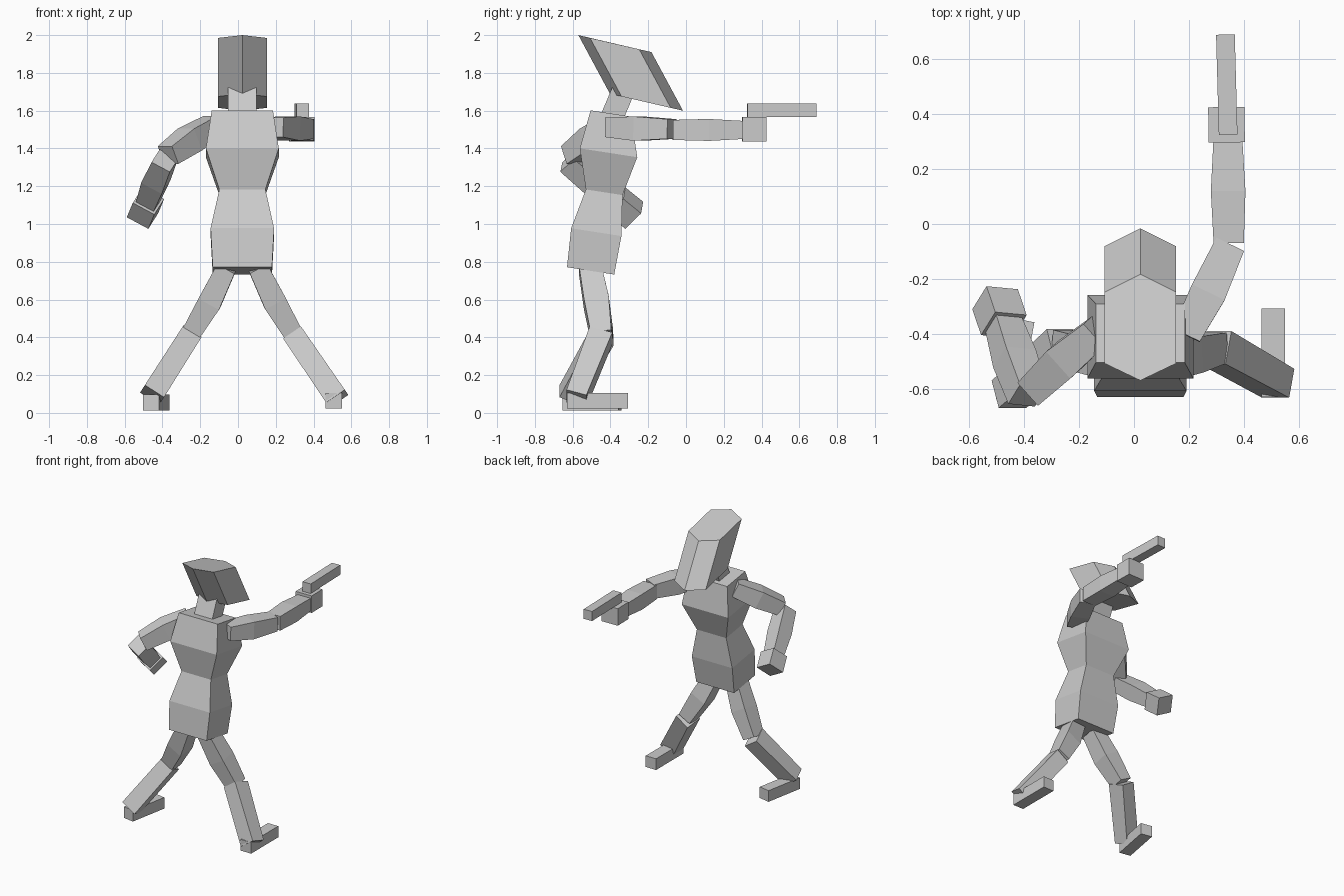
import bpy
import bmesh
from mathutils import Vector

cube = bpy.data.objects.get("Cube")
if cube:
    bpy.data.objects.remove(cube, do_unlink=True)

grey = bpy.data.materials.new("plain grey")
grey.use_nodes = True
grey.diffuse_color = (0.6, 0.6, 0.6, 1)
grey.node_tree.nodes["Principled BSDF"].inputs["Base Color"].default_value = (0.6, 0.6, 0.6, 1)


def loft(name, rings):
    """Flat-faced solid through a series of rings with equal point counts."""
    bm = bmesh.new()
    loops = [[bm.verts.new(p) for p in ring] for ring in rings]
    n = len(loops[0])
    for low, high in zip(loops, loops[1:]):
        for i in range(n):
            j = (i + 1) % n
            bm.faces.new((low[i], low[j], high[j], high[i]))
    bm.faces.new(loops[0][::-1])
    bm.faces.new(loops[-1])
    bmesh.ops.recalc_face_normals(bm, faces=bm.faces)
    mesh = bpy.data.meshes.new(name)
    bm.to_mesh(mesh)
    bm.free()
    mesh.materials.append(grey)
    obj = bpy.data.objects.new(name, mesh)
    bpy.context.collection.objects.link(obj)
    return obj


def quad(c, a, b):
    """Four corners around a centre from two half-axis vectors."""
    c = Vector(c)
    return [c - a - b, c + a - b, c + a + b, c - a + b]


def limb(name, points, sizes, ref):
    """Box limb along the points; sizes are half widths along ref and across it."""
    pts = [Vector(p) for p in points]
    d = (pts[-1] - pts[0]).normalized()
    u = Vector(ref)
    u = (u - d * u.dot(d)).normalized()
    v = d.cross(u)
    return loft(name, [quad(p, u * s[0], v * s[1]) for p, s in zip(pts, sizes)])


X, Y, Z = (1, 0, 0), (0, 1, 0), (0, 0, 1)
CX = 0.023  # middle of the body

# Torso: rings of (y, z, half width, half depth), leaning slightly forward
torso = [(-0.505, 0.752, 0.157, 0.125), (-0.475, 0.957, 0.168, 0.133),
         (-0.433, 1.168, 0.122, 0.097), (-0.41, 1.377, 0.193, 0.152),
         (-0.398, 1.585, 0.162, 0.107)]
loft("torso", [quad((CX, y, z), Vector((w, 0, 0)), Vector((0, h, -0.155 * h)))
               for y, z, w, h in torso])

# Neck
limb("neck", [(CX, -0.39, 1.57), (CX, -0.335, 1.70)], [(0.075, 0.06)] * 2, X)

# Head: six-sided prism leaning forward as it goes down
crown = [(0, -0.57, 2.0), (0.13, -0.508, 1.985), (0.13, -0.248, 1.925),
         (0, -0.183, 1.91), (-0.13, -0.248, 1.925), (-0.13, -0.508, 1.985)]
crown = [Vector(p) + Vector((CX, 0, 0)) for p in crown]
loft("head", [crown, [p + Vector((0, 0.167, -0.31)) for p in crown]])

# Outstretched arm with the held bar
limb("left_upper_arm", [(0.19, -0.405, 1.512), (0.27, -0.25, 1.505), (0.35, -0.075, 1.503)],
     [(0.052, 0.055), (0.064, 0.066), (0.052, 0.056)], Z)
limb("left_forearm", [(0.345, -0.07, 1.498), (0.343, 0.12, 1.498), (0.342, 0.30, 1.498)],
     [(0.053, 0.055), (0.058, 0.063), (0.048, 0.053)], Z)
limb("left_hand", [(0.338, 0.297, 1.502), (0.336, 0.426, 1.502)], [(0.064, 0.066)] * 2, Z)
limb("held_bar", [(0.343, 0.325, 1.602), (0.333, 0.69, 1.602)], [(0.036, 0.034)] * 2, Z)

# Bent arm
bent = (0.87, -0.08, -0.47)
limb("right_upper_arm", [(-0.13, -0.39, 1.525), (-0.255, -0.495, 1.447), (-0.37, -0.605, 1.365)],
     [(0.052, 0.055), (0.064, 0.066), (0.052, 0.056)], Z)
limb("right_forearm", [(-0.388, -0.625, 1.335), (-0.435, -0.49, 1.225), (-0.475, -0.365, 1.12)],
     [(0.055, 0.053), (0.062, 0.058), (0.053, 0.048)], bent)
limb("right_hand", [(-0.474, -0.368, 1.122), (-0.506, -0.274, 1.046)], [(0.065, 0.064)] * 2, bent)

# Legs: thigh points, ankle, heel and toe
legs = {
    "left": ([(0.105, -0.51, 0.77), (0.195, -0.475, 0.585), (0.297, -0.45, 0.41)],
             (0.525, -0.58, 0.075), [(0.507, -0.63, 0.064), (0.507, -0.307, 0.064)]),
    "right": ([(-0.06, -0.51, 0.77), (-0.15, -0.475, 0.585), (-0.255, -0.44, 0.41)],
              (-0.455, -0.62, 0.095), [(-0.46, -0.645, 0.055), (-0.405, -0.35, 0.055)]),
}
for side, (thigh, ankle, foot) in legs.items():
    limb(side + "_thigh", thigh, [(0.058, 0.052), (0.066, 0.062), (0.055, 0.05)], Y)
    limb(side + "_shin", [thigh[-1], ankle], [(0.063, 0.057), (0.055, 0.06)], Y)
    limb(side + "_foot", foot, [(0.042, 0.043)] * 2, Z)
